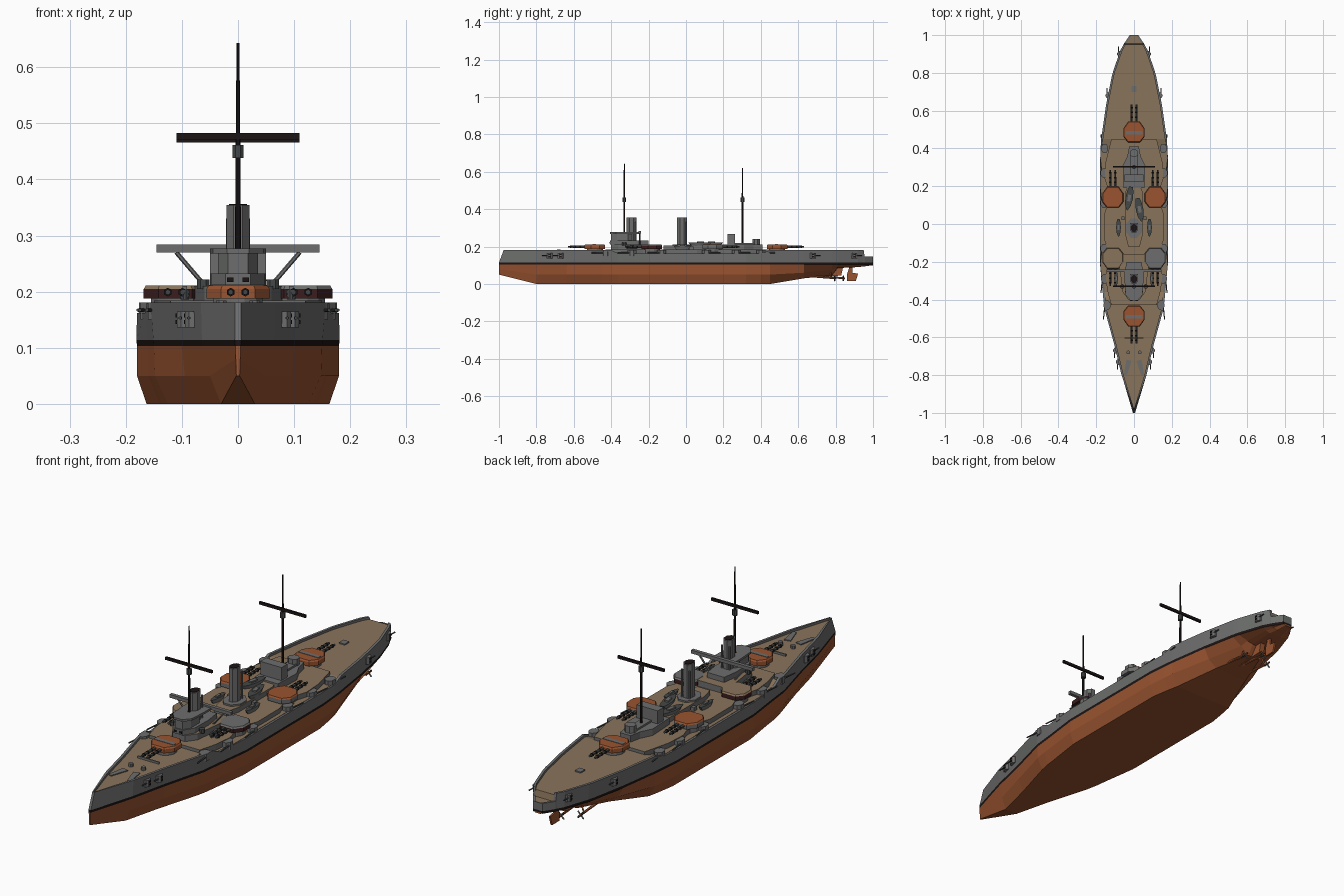
import bpy, bmesh, math
from mathutils import Vector, Matrix

if "Cube" in bpy.data.objects:
    bpy.data.objects.remove(bpy.data.objects["Cube"])

def mat(name, r, g, b):
    m = bpy.data.materials.new(name)
    m.diffuse_color = (r, g, b, 1)
    m.use_nodes = True
    m.node_tree.nodes["Principled BSDF"].inputs["Base Color"].default_value = m.diffuse_color
    return m

GREY = mat("ship grey", .15, .155, .15)
DARK = mat("dark grey", .06, .065, .065)
RED = mat("rust red", .32, .088, .03)
TAN = mat("deck tan", .25, .175, .105)
BLACK = mat("near black", .012, .007, .007)
MAROON = mat("dark maroon", .045, .012, .012)

def finish(name, bm, mats):
    bmesh.ops.recalc_face_normals(bm, faces=bm.faces)
    me = bpy.data.meshes.new(name)
    bm.to_mesh(me)
    bm.free()
    for m in mats:
        me.materials.append(m)
    ob = bpy.data.objects.new(name, me)
    bpy.context.collection.objects.link(ob)
    return ob

def prism(name, pts, z0, z1, side, top=None, taper=1.0, loc=(0, 0), rot=0):
    """Extrude an outline upwards, optionally tapering it; top faces may differ in colour."""
    bm = bmesh.new()
    n = len(pts)
    cx, cy = sum(p[0] for p in pts) / n, sum(p[1] for p in pts) / n
    lo = [bm.verts.new((x, y, z0)) for x, y in pts]
    hi = [bm.verts.new((cx + (x - cx) * taper, cy + (y - cy) * taper, z1)) for x, y in pts]
    bm.faces.new(lo)
    bm.faces.new(hi).material_index = 1
    for i in range(n):
        bm.faces.new((lo[i], lo[(i + 1) % n], hi[(i + 1) % n], hi[i]))
    bm.transform(Matrix.Translation((loc[0], loc[1], 0)) @ Matrix.Rotation(rot, 4, 'Z'))
    return finish(name, bm, [side, top or side])

def box(name, x, y, z, m, top=None):
    return prism(name, [(x[0], y[0]), (x[1], y[0]), (x[1], y[1]), (x[0], y[1])], z[0], z[1], m, top)

def ngon(rx, ry, n=8):
    return [(rx * math.cos((i + .5) * math.tau / n), ry * math.sin((i + .5) * math.tau / n)) for i in range(n)]

def rod(name, a, b, r0, r1, m, n=6):
    a, b = Vector(a), Vector(b)
    bm = bmesh.new()
    bmesh.ops.create_cone(bm, cap_ends=True, segments=n, radius1=r0, radius2=r1, depth=(b - a).length)
    bm.transform(Matrix.Translation((a + b) / 2) @ (b - a).to_track_quat('Z', 'Y').to_matrix().to_4x4())
    return finish(name, bm, [m])

def sym(half):
    """Mirror a bow-to-stern half outline given as (y, half width)."""
    return [(w, y) for y, w in half] + [(-w, y) for y, w in reversed(half)]

# hull: lofted sections (y, keel height, keel half width, chine half width, top half width)
SECTIONS = [(-1, .05, .003, .004, .005), (-.8, 0, .03, .05, .066), (-.64, 0, .07, .095, .104),
            (-.45, 0, .125, .148, .156), (-.40, 0, .135, .155, .162), (-.36, 0, .14, .16, .166),
            (-.2, 0, .163, .18, .18), (.32, 0, .163, .18, .18), (.40, 0, .15, .173, .177),
            (.45, 0, .14, .168, .174), (.63, .03, .08, .12, .148), (.78, .045, .03, .07, .118),
            (.81, .085, .03, .06, .11), (.92, .09, .03, .05, .072), (.95, .094, .02, .035, .055),
            (.955, .094, .02, .035, .053), (1, .1, .012, .016, .022)]

def hull_ring(bm, y, zb, wb, wc, wt):
    zc = zb + .006 if zb > .06 else max(.05, zb + .03)
    zt = .162 if -.37 < y < .41 else .147 if y > .952 else .181
    rim = .003 if zt < .17 else .01
    ww = max(wt * .96, wc)
    wi = max(wt - .011, .001)
    half = [(wb, zb), (wc, zc), (ww, .103), (ww + .001, .114), (wt, zt), (wi, zt), (wi, zt - rim)]
    ring = half + [(-x, z) for x, z in reversed(half)]
    return [bm.verts.new((x, y + (.025 if y == -1 and z > .15 else 0), z)) for x, z in ring]

bm = bmesh.new()
rings = [hull_ring(bm, *s) for s in SECTIONS]
SLOT = [0, 0, 1, 2, 2, 2, 3, 2, 2, 2, 1, 0, 0, 0]
for a, b in zip(rings, rings[1:]):
    for j in range(14):
        k = (j + 1) % 14
        bm.faces.new((a[j], a[k], b[k], b[j])).material_index = SLOT[j]
for r in (rings[0], rings[-1]):
    for j in range(6):
        bm.faces.new((r[j], r[j + 1], r[12 - j], r[13 - j])).material_index = SLOT[j]
finish("hull", bm, [RED, BLACK, GREY, TAN])
for s in (-1, 1):
    box("side_deck", sorted((s * .14, s * .171)), (-.3, .38), (.15, .1635), GREY, TAN)

# raised casemate deck amidships
prism("casemate_deck", sym([(-.43, .12), (-.35, .142), (-.27, .15), (-.23, .14), (-.13, .14), (-.09, .155),
      (.06, .155), (.1, .142), (.2, .142), (.24, .155), (.33, .15), (.45, .12)]), .15, .184, GREY, TAN)

# broadside sponsons and guns
for s in (-1, 1):
    for y, x, d in ((-.43, .142, -1), (-.29, .155, -1), (-.13, .158, -1), (.11, .158, 1), (.27, .158, 1), (.4, .155, 1)):
        prism("casemate_sponson", ngon(.02, .026), .15, .181, GREY, loc=(s * x, y))
        rod("casemate_gun", (s * (x + .012), y, .167), (s * (x + .02), y + d * .075, .167), .004, .003, DARK)
    # bow and stern light gun mounts
    for y, x in ((-.73, .082), (-.67, .097), (.68, .137), (.9, .076)):
        d = -1 if y < 0 else 1
        prism("light_gun_mount", ngon(.013, .017), .136, .165, GREY, loc=(s * x, y))
        rod("light_gun", (s * (x + .005), y, .153), (s * (x + .006), y + d * .04, .153), .003, .003, DARK)
        for z in (.142, .154):
            box("mount_port", sorted((s * (x + .010), s * (x + .0145))), (y - .005, y + .005), (z, z + .007), BLACK)

# main gun turrets
HOUSE = sym([(-.056, .03), (-.02, .056), (.025, .056), (.055, .032)])

def turret(x, y, d, top, side, stripe=None):
    rot = 0 if d < 0 else math.pi
    prism("turret_barbette", ngon(.045, .045, 12), .165, .19, GREY, loc=(x, y))
    prism("turret_house", HOUSE, .188, .205, side, loc=(x, y), rot=rot)
    prism("turret_roof", HOUSE, .205, .211, top, taper=.93, loc=(x, y), rot=rot)
    if stripe:
        box("turret_stripe", (x - .046, x + .046), (y - .012, y + .006), (.209, .2125), stripe)
    for gx in (x - .013, x + .013):
        rod("main_gun", (gx, y + d * .045, .199), (gx, y + d * .145, .199), .007, .005, DARK)
        for t in (.075, .1, .125):
            rod("gun_band", (gx, y + d * t, .199), (gx, y + d * (t + .008), .199), .0078, .0078, BLACK)

turret(0, -.487, -1, RED, RED, GREY)
turret(0, .487, 1, RED, RED, GREY)
turret(-.112, -.182, -1, TAN, MAROON)
turret(.112, -.182, -1, GREY, MAROON)
for s in (-1, 1):
    turret(s * .112, .142, 1, RED, GREY)

# forward bridge tower
prism("bridge_base", sym([(-.4, .03), (-.36, .06), (-.22, .078), (-.16, .06)]), .18, .21, GREY, TAN)
prism("bridge_tier", sym([(-.405, .022), (-.36, .048), (-.27, .05), (-.2, .04)]), .21, .232, GREY)
prism("conning_tower", sym([(-.4, .018), (-.37, .036), (-.31, .036), (-.29, .022)]), .232, .268, GREY)
prism("bridge_platform", sym([(-.405, .02), (-.375, .045), (-.3, .05), (-.25, .05)]), .268, .277, GREY)
box("bridge_wing", (-.145, .145), (-.255, -.24), (.27, .284), GREY)
for s in (-1, 1):
    rod("wing_strut", (s * .11, -.247, .27), (s * .05, -.247, .2), .004, .004, GREY)
    box("bridge_window", sorted((s * .008, s * .02)), (-.408, -.4), (.217, .225), BLACK)
    prism("searchlight", ngon(.012, .012), .205, .222, DARK, loc=(s * .062, -.33))

# funnels
for y in (-.292, -.022):
    prism("funnel_casing", ngon(.045, .055), .18, .212, GREY, loc=(0, y))
    prism("funnel", ngon(.022, .029), .2, .354, GREY, loc=(0, y))
    prism("funnel_opening", ngon(.017, .023), .35, .356, BLACK, loc=(0, y))
    for s in (-1, 1):
        rod("funnel_pipe", (s * .018, y + .024, .2), (s * .018, y + .024, .33), .004, .004, GREY)

# midship deckhouse
prism("midship_house", sym([(-.12, .03), (-.06, .045), (.17, .045), (.21, .03)]), .18, .205, GREY, TAN)

# ship's boats
def boat(x, y, z, l, w, rot):
    h = [(-l * .9, .002), (-l * .54, w * .45), (0, w * .6), (l * .54, w * .5), (l * .9, w * .3)]
    prism("boat_hull", sym(h), z, z + .018, GREY, DARK, taper=1.4, loc=(x, y), rot=rot)
    cabin = sym([(-l * .3, w * .35), (l * .4, w * .35)])
    prism("boat_cabin", cabin, z + .016, z + .024, GREY, loc=(x, y), rot=rot)

boat(-.026, .135, .204, .05, .024, -.17)
boat(.03, .075, .204, .05, .024, .17)
for s in (-1, 1):
    boat(s * .082, -.02, .184, .036, .015, 0)
    boat(s * .095, -.29, .186, .03, .012, 0)
    box("deck_vent", sorted((s * .05, s * .065)), (.02, .04), (.18, .2), GREY)

# aft superstructure
prism("aft_base", sym([(.19, .055), (.31, .06), (.36, .035), (.41, .025)]), .18, .212, GREY)
box("aft_house", (-.05, .05), (.222, .262), (.21, .268), GREY)
prism("aft_control_tower", ngon(.024, .022), .21, .241, GREY, loc=(0, .375))
box("aft_walkway", (-.02, .02), (.26, .37), (.212, .22), GREY)

# masts with yards and lookout tops
for y, top, yard in ((-.33, .643, .477), (.302, .62, .472)):
    rod("mast_lower", (0, y, .19), (0, y, .46), .0055, .0045, BLACK, 8)
    rod("mast_upper", (0, y, .46), (0, y, top), .0042, .0025, BLACK, 8)
    box("mast_yard", (-.11, .11), (y - .004, y + .004), (yard - .006, yard + .006), BLACK)
    prism("lookout_top", ngon(.011, .011), .438, .461, DARK, loc=(0, y))

# anchor gear and hatches on the decks
for s in (-1, 1):
    prism("anchor_chain_plate", sym([(-.04, .008), (.04, .014)]), .17, .175, GREY, loc=(s * .036, -.76), rot=s * .25)
    prism("capstan", ngon(.01, .01), .17, .184, GREY, loc=(s * .03, -.68))
box("breakwater", (-.05, .05), (-.605, -.6), (.17, .18), GREY)
box("aft_hatch", (-.014, .014), (.7, .73), (.165, .176), GREY)

# rudder, shafts and screws
def plate(name, pts, hw, m):
    bm = bmesh.new()
    l, r = [[bm.verts.new((x, y, z)) for y, z in pts] for x in (-hw, hw)]
    bm.faces.new(l)
    bm.faces.new(r)
    for i in range(len(pts)):
        k = (i + 1) % len(pts)
        bm.faces.new((l[i], l[k], r[k], r[i]))
    return finish(name, bm, [m])

plate("rudder", [(.86, .015), (.908, .015), (.92, .055), (.89, .06), (.89, .095), (.875, .095), (.86, .05)], .004, RED)
plate("skeg", [(.6, .03), (.83, .045), (.84, .09), (.6, .09)], .012, RED)
for x, y in ((-.06, .795), (0, .842), (.06, .795)):
    rod("propeller_shaft", (x, y - .17, .045), (x, y + .008, .03), .006, .005, RED)
    for k in range(2):
        a = math.pi / 4 + k * math.pi / 2
        v = Vector((math.cos(a), 0, math.sin(a))) * .019
        c = Vector((x, y, .03))
        rod("propeller_blade", c - v, c + v, .004, .004, DARK, 4)
    if x:
        rod("shaft_bracket", (x, y - .02, .033), (x * .7, y - .02, .09), .004, .004, RED, 4)
